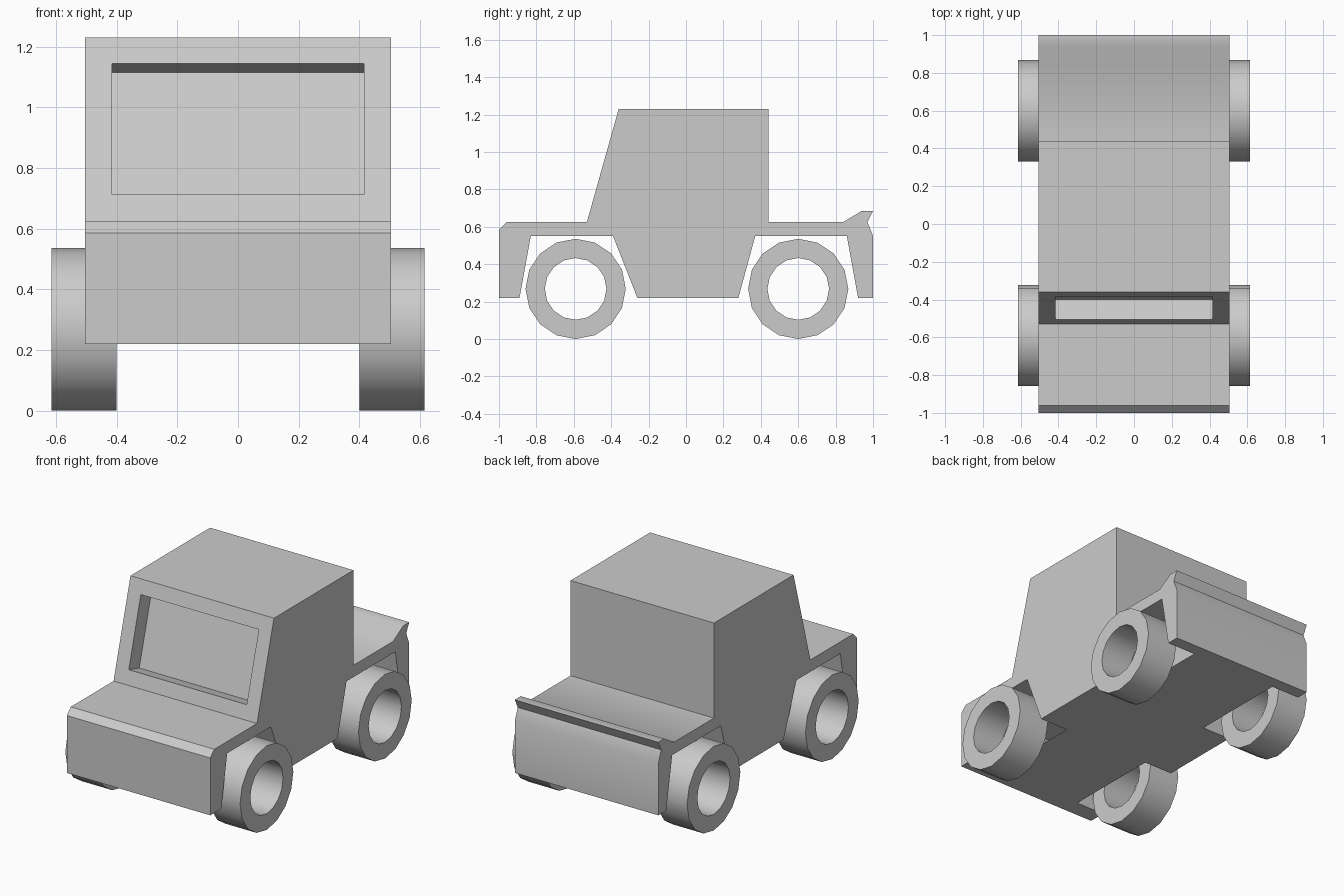
import bpy
import bmesh
import math
from mathutils import Vector, Matrix

cube = bpy.data.objects.get("Cube")
if cube:
    bpy.data.objects.remove(cube, do_unlink=True)

grey = bpy.data.materials.new("plain_grey")
grey.use_nodes = True
grey.diffuse_color = (0.6, 0.6, 0.6, 1)
grey.node_tree.nodes["Principled BSDF"].inputs["Base Color"].default_value = (0.6, 0.6, 0.6, 1)


def add_object(name, bm):
    mesh = bpy.data.meshes.new(name)
    bm.to_mesh(mesh)
    bm.free()
    mesh.materials.append(grey)
    obj = bpy.data.objects.new(name, mesh)
    bpy.context.collection.objects.link(obj)
    bpy.ops.object.select_all(action="DESELECT")
    obj.select_set(True)
    bpy.context.view_layer.objects.active = obj
    bpy.ops.object.shade_smooth_by_angle(angle=math.radians(40))
    return obj


# Body side outline (y, z), from front bottom over the roof to rear bottom
HALF, INNER, FLOOR, ARCH_TOP = 0.505, 0.305, 0.22, 0.55
outline = [(-1, FLOOR), (-1, 0.585), (-0.96, 0.625), (-0.53, 0.625), (-0.36, 1.23),
           (0.44, 1.23), (0.44, 0.625), (0.84, 0.625), (0.94, 0.685), (1, 0.685),
           (0.97, 0.625), (1, 0.55), (1, FLOOR)]
# Wheel arch outlines, rear then front, continuing along the bottom
arches = [[(0.92, FLOOR), (0.86, ARCH_TOP), (0.37, ARCH_TOP), (0.28, FLOOR)],
          [(-0.26, FLOOR), (-0.39, ARCH_TOP), (-0.83, ARCH_TOP), (-0.89, FLOOR)]]


def build_body():
    bm = bmesh.new()

    def row(points, x):
        return [bm.verts.new((x, y, z)) for y, z in points]

    floor_sides = []
    shells = []
    for side in (-1, 1):
        shell = row(outline, side * HALF)
        loop, floor = list(shell), [shell[0], shell[-1]]
        # Arch liners are open towards the hollow inside
        for arch in arches:
            outer = row(arch, side * HALF)
            inner = row(arch, side * INNER)
            for i in range(3):
                bm.faces.new((outer[i], outer[i + 1], inner[i + 1], inner[i]))
            loop += outer
            floor += [outer[0], inner[0], inner[-1], outer[-1]]
        bm.faces.new(loop)
        floor_sides.append(floor)
        shells.append(shell)
    # Outer skin across the width
    a, b = shells
    skin = [bm.faces.new((a[i], a[i + 1], b[i + 1], b[i])) for i in range(len(outline) - 1)]
    # Notched floor
    bm.faces.new(floor_sides[0][1:] + [floor_sides[0][0]] + [floor_sides[1][0]]
                 + floor_sides[1][:0:-1])
    bmesh.ops.recalc_face_normals(bm, faces=bm.faces[:])
    bm.normal_update()
    windscreen = skin[3]
    if windscreen.normal.y > 0:
        bmesh.ops.reverse_faces(bm, faces=bm.faces[:])
        bm.normal_update()
    # Recessed windscreen
    bmesh.ops.inset_individual(bm, faces=[windscreen], thickness=0.09, use_even_offset=True)
    normal = Vector(windscreen.normal)
    pane = bmesh.ops.extrude_discrete_faces(bm, faces=[windscreen])["faces"][0]
    bmesh.ops.translate(bm, verts=pane.verts[:], vec=normal * -0.11)
    return add_object("body", bm)


def build_wheel(name, side, y):
    # A rectangular section spun round the axle
    bm = bmesh.new()
    section = [bm.verts.new((x, 0, r)) for x, r in
               ((-0.1075, 0.165), (0.1075, 0.165), (0.1075, 0.268), (-0.1075, 0.268))]
    edges = [bm.edges.new((section[i], section[(i + 1) % 4])) for i in range(4)]
    bmesh.ops.spin(bm, geom=section + edges, axis=(1, 0, 0), cent=(0, 0, 0),
                   angle=2 * math.pi, steps=16, use_merge=False)
    bmesh.ops.remove_doubles(bm, verts=bm.verts[:], dist=0.0005)
    bmesh.ops.recalc_face_normals(bm, faces=bm.faces[:])
    bmesh.ops.transform(bm, verts=bm.verts[:],
                        matrix=Matrix.Translation((side * 0.5075, y, 0.268)))
    return add_object(name, bm)


build_body()
for end, y in (("front", -0.59), ("rear", 0.6)):
    for hand, side in (("left", 1), ("right", -1)):
        build_wheel(f"{end}_{hand}_wheel", side, y)
